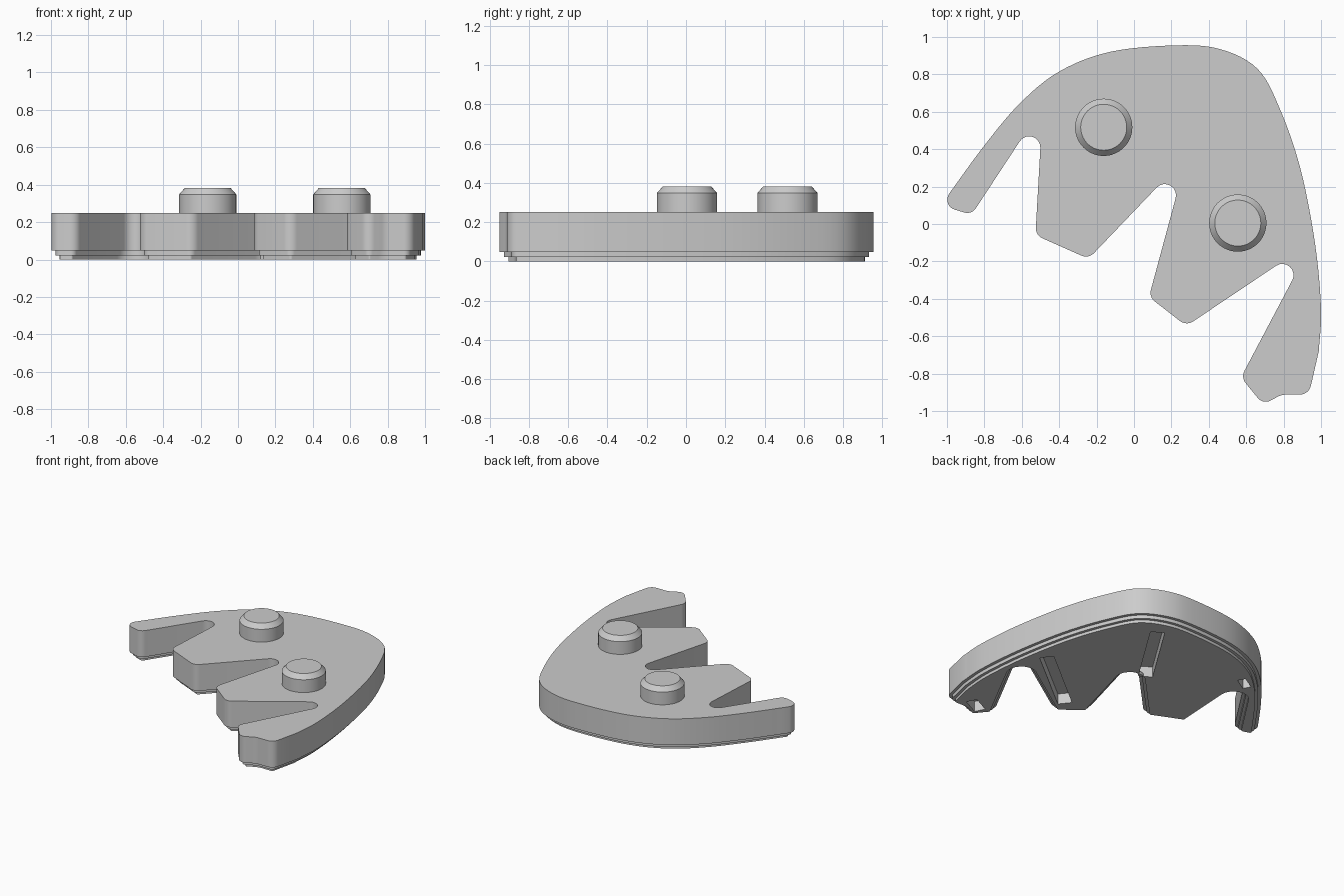
import bpy, bmesh, math
from mathutils import Vector

cube = bpy.data.objects.get("Cube")
if cube:
    bpy.data.objects.remove(cube)

grey = bpy.data.materials.new("plain_grey")
grey.use_nodes = True
grey.diffuse_color = (0.604, 0.604, 0.604, 1)
grey.node_tree.nodes["Principled BSDF"].inputs["Base Color"].default_value = grey.diffuse_color


def make_object(name, bm):
    """Finish a mesh with sharp-edged smooth shading."""
    bmesh.ops.recalc_face_normals(bm, faces=bm.faces)
    mesh = bpy.data.meshes.new(name)
    bm.to_mesh(mesh)
    bm.free()
    mesh.materials.append(grey)
    obj = bpy.data.objects.new(name, mesh)
    bpy.context.collection.objects.link(obj)
    bpy.ops.object.select_all(action='DESELECT')
    obj.select_set(True)
    bpy.context.view_layer.objects.active = obj
    bpy.ops.object.shade_smooth_by_angle(angle=math.radians(30))


def wall(bm, rings):
    """Skin a stack of equal-length rings; return their vertices."""
    loops = [[bm.verts.new(p) for p in ring] for ring in rings]
    for a, b in zip(loops, loops[1:]):
        for i in range(len(a)):
            j = (i + 1) % len(a)
            bm.faces.new((a[i], a[j], b[j], b[i]))
    return loops


def ring_edges(bm, loop):
    return [bm.edges.get((loop[i - 1], loop[i])) for i in range(len(loop))]


def spline(points, steps=6):
    """Smooth curve through the points."""
    p = [Vector(q) for q in points]
    p = [2 * p[0] - p[1]] + p + [2 * p[-1] - p[-2]]
    out = []
    for a, b, c, d in zip(p, p[1:], p[2:], p[3:]):
        for k in range(steps):
            t = k / steps
            out.append(b + (c - a) * t / 2 + (2 * a - 5 * b + 4 * c - d) * t * t / 2
                       + (3 * b - a - 3 * c + d) * t ** 3 / 2)
    return out + [p[-2]]


def fillet(a, b, c, r, steps=8):
    """Arc of radius r tangent to both sides of corner b."""
    u, v = (a - b).normalized(), (c - b).normalized()
    half = u.angle(v) / 2
    centre = b + (u + v).normalized() * r / math.sin(half)
    start = b + u * r / math.tan(half) - centre
    end = b + v * r / math.tan(half) - centre
    total = start.angle(end)
    return [centre + (start * math.sin(total * (1 - k / steps)) + end * math.sin(total * k / steps))
            / math.sin(total) for k in range(steps + 1)]


def inset(points, d):
    """Move a clockwise outline inwards by d."""
    out = []
    for i, p in enumerate(points):
        e = (p - points[i - 1]).normalized()
        f = (points[(i + 1) % len(points)] - p).normalized()
        n = Vector((e.y + f.y, -e.x - f.x)).normalized()
        out.append(p + n * d / max(0.5, n.dot(Vector((e.y, -e.x)))))
    return out


# Curved back edge, then toothed front edge as corners with radii
back = spline([(-.99, .16), (-.8, .42), (-.61, .645), (-.4, .815), (-.13, .92), (.22, .955), (.46, .935),
               (.66, .83), (.78, .615), (.89, .295), (.968, -.105), (1, -.455), (.988, -.68)])
teeth = [(.935, -.912, .06), (.79, -.912, .1), (.69, -.965, .055), (.572, -.82, .06),
         (.957, -.091, .06), (.28, -.545, .06), (.08, -.39, .06),
         (.284, .365, .06), (-.243, -.186, .06), (-.527, -.06, .06),
         (-.488, .629, .06), (-.868, .05, .055), (-1.02, .095, .055)]
corners = [back[-1]] + [Vector(t[:2]) for t in teeth] + [back[0]]
outline = list(back)
for i, t in enumerate(teeth):
    outline += fillet(corners[i], corners[i + 1], corners[i + 2], t[2])
outline = [p for i, p in enumerate(outline) if (p - outline[i - 1]).length > .002]

# Plate with two stepped ledges under it
plate = bmesh.new()
levels = [(0, .045), (.022, .045), (.022, .023), (.048, .023), (.048, 0), (.25, 0)]
loops = wall(plate, [[(p.x, p.y, z) for p in inset(outline, d)] for z, d in levels])
plate.faces.new(loops[-1])
rim = ring_edges(plate, loops[0])

# Slots in the underside: start, end, width
slots = [((.44, .78), (.11, .255), .1), ((.81, .02), (.3, -.39), .1),
         ((.82, -.78), (.69, -.845), .08), ((-.43, .65), (-.53, .59), .06)]
for a, b, width in slots:
    a, b = Vector(a), Vector(b)
    side = (b - a).orthogonal().normalized() * width / 2
    ring = [a + side, b + side, b - side, a - side]
    mouth, floor = wall(plate, [[(p.x, p.y, z) for p in ring] for z in (0, .08)])
    plate.faces.new(floor)
    rim += ring_edges(plate, mouth)
bmesh.ops.triangle_fill(plate, use_beauty=True, edges=rim, normal=(0, 0, -1))
make_object("toothed_plate", plate)

# Chamfered round pegs on top
for name, x, y in (("back_peg", -.162, .517), ("front_peg", .555, .005)):
    peg = bmesh.new()
    turns = [k * math.tau / 64 for k in range(64)]
    loops = wall(peg, [[(x + r * math.cos(t), y + r * math.sin(t), z) for t in turns]
                       for r, z in ((.153, .25), (.153, .348), (.123, .382))])
    peg.faces.new(loops[0])
    peg.faces.new(loops[-1])
    make_object(name, peg)
